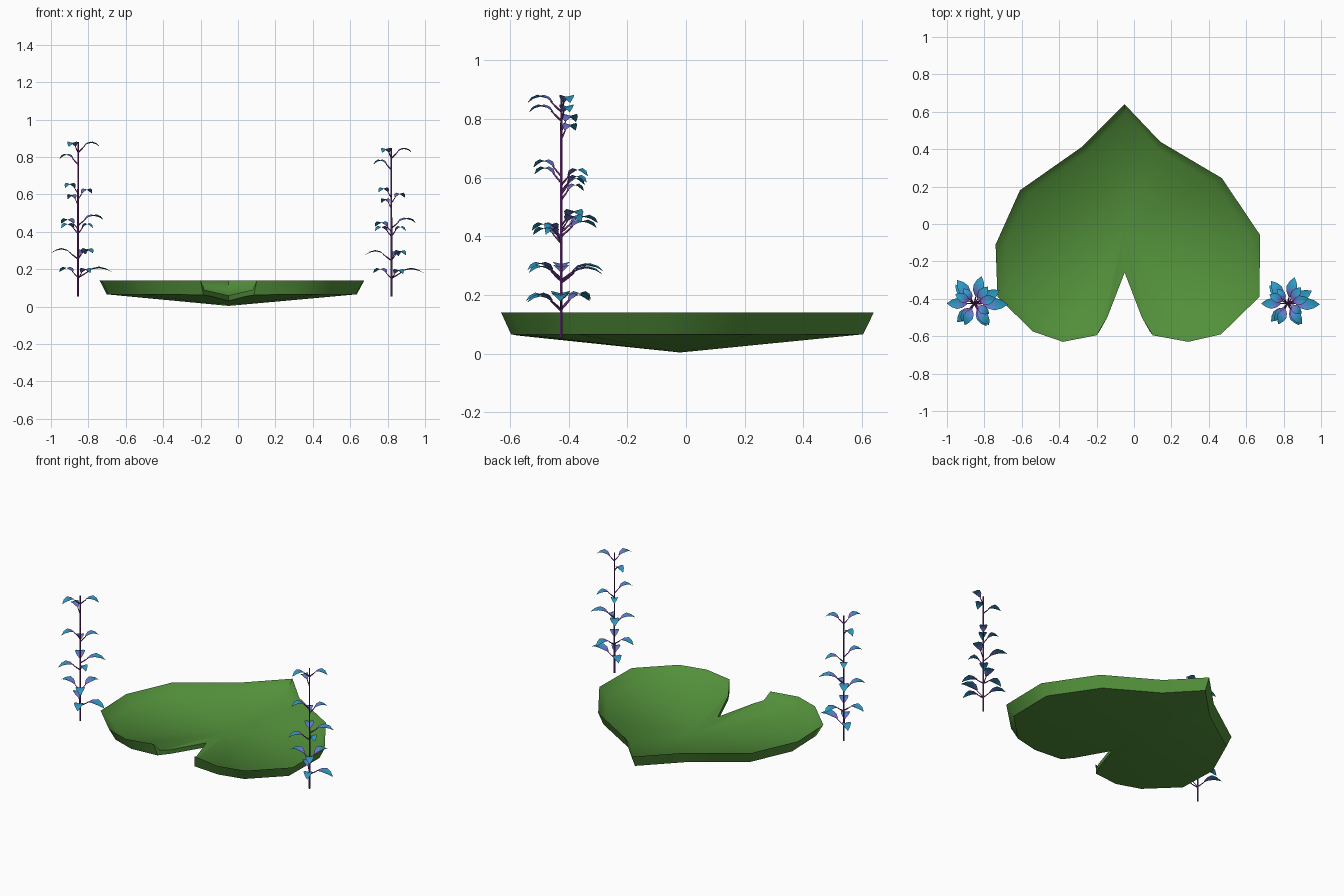
import bpy, bmesh, math
from mathutils import Vector

if "Cube" in bpy.data.objects:
    bpy.data.objects.remove(bpy.data.objects["Cube"])


def mat(name, rgb):
    m = bpy.data.materials.new(name)
    m.diffuse_color = (*rgb, 1)
    m.use_nodes = True
    m.node_tree.nodes["Principled BSDF"].inputs["Base Color"].default_value = m.diffuse_color
    return m


GREEN = mat("pad green", (0.085, 0.28, 0.043))
STEM = mat("stem purple", (0.19, 0.035, 0.27))
VIOLET = mat("leaf violet", (0.22, 0.14, 0.65))
MID = mat("leaf mid blue", (0.10, 0.24, 0.62))
BLUE = mat("leaf blue", (0.027, 0.33, 0.56))


def finish(bm, name, mats, angle):
    me = bpy.data.meshes.new(name)
    bm.to_mesh(me)
    bm.free()
    ob = bpy.data.objects.new(name, me)
    bpy.context.collection.objects.link(ob)
    for m in mats:
        me.materials.append(m)
    bpy.context.view_layer.objects.active = ob
    ob.select_set(True)
    bpy.ops.object.shade_smooth_by_angle(angle=math.radians(angle))
    ob.select_set(False)
    return ob


# Lily pad: heart outline, dished top with raised rim, shallow cone below
def build_pad():
    outline = [(-.20, -.595), (-.38, -.63), (-.54, -.575), (-.73, -.39), (-.74, -.11),
               (-.61, .18), (-.275, .415), (-.05, .64), (.14, .44), (.47, .245),
               (.675, -.06), (.67, -.39), (.465, -.59), (.29, -.63), (.10, -.595)]
    c = Vector((-.05, -.02))
    bm = bmesh.new()
    rim, low, ring = [], [], []
    for p in outline:
        v = Vector(p) - c
        rim.append(bm.verts.new((*p, .14)))
        low.append(bm.verts.new((*(c + v * .945), .066)))
        ring.append(bm.verts.new((*(c + v * .92), .09)))
    # inner ends of the lip follow the notch edge
    ring[0].co.xy, ring[-1].co.xy = (-.178, -.558), (.078, -.558)
    low[0].co = (-.185, -.575, .062)
    low[-1].co = (.085, -.575, .062)
    ct = bm.verts.new((*c, .04))
    cl = bm.verts.new((*c, .004))
    for i in range(len(outline) - 1):
        j = i + 1
        bm.faces.new((rim[i], rim[j], ring[j], ring[i]))
        bm.faces.new((ct, ring[i], ring[j]))
        bm.faces.new((cl, low[j], low[i]))
        bm.faces.new((rim[i], low[i], low[j], rim[j]))
    # notch walls
    at = bm.verts.new((-.05, -.26, .06))
    al = bm.verts.new((-.05, -.26, .031))
    for k, x in ((0, -.143), (-1, .042)):
        nt = bm.verts.new((x, -.50, .082))
        nl = bm.verts.new((x, -.50, .055))
        bm.faces.new((ct, nt, ring[k]))
        bm.faces.new((ct, at, nt))
        bm.faces.new((cl, nl, low[k]))
        bm.faces.new((cl, al, nl))
        bm.faces.new((rim[k], ring[k], low[k]))
        bm.faces.new((ring[k], nt, nl, low[k]))
        bm.faces.new((nt, at, al, nl))
    bmesh.ops.recalc_face_normals(bm, faces=bm.faces)
    finish(bm, "lily_pad", [GREEN], 52)


# Tapered tube through a few points
def tube(bm, pts, radii, sides):
    rings = []
    for i, p in enumerate(pts):
        d = (pts[min(i + 1, len(pts) - 1)] - pts[max(i - 1, 0)]).normalized()
        rot = d.to_track_quat('Z', 'Y')
        rings.append([bm.verts.new(p + rot @ Vector((radii[i] * math.cos(a), radii[i] * math.sin(a), 0)))
                      for a in (2 * math.pi * k / sides for k in range(sides))])
    for a, b in zip(rings, rings[1:]):
        for k in range(sides):
            m = (k + 1) % sides
            bm.faces.new((a[k], a[m], b[m], b[k]))
    bm.faces.new(rings[0][::-1])
    bm.faces.new(rings[-1])


# Leaf tip offsets from the stem, and leaf height
LEAVES = [(.18, -.005, .205), (-.10, .10, .205), (.065, -.12, .20),
          (-.145, 0, .305), (.04, .145, .30), (.08, -.115, .305),
          (.135, .07, .485), (-.09, .125, .465), (-.09, -.10, .44), (.08, -.055, .44),
          (.075, .09, .625), (-.07, -.095, .655), (-.055, .08, .595),
          (-.10, .05, .81), (.115, .03, .875), (-.05, -.115, .875)]
# Blade rows: distance along leaf, half width, height offset
ROWS = [(.26, .03, -.018), (.42, .15, -.005), (.62, .20, .001), (.83, .13, -.006), (1, .006, -.02)]


def build_plant(side, x, y, s):
    base = Vector((x, y, .055))
    up = Vector((0, 0, 1))
    st, lf = bmesh.new(), bmesh.new()
    tube(st, [base, base + up * .825 * s], [.0055, .004], 6)
    for dx, dy, z in LEAVES:
        d = Vector((dx, dy, 0)) * s
        L = d.length
        d.normalize()
        across = Vector((-d.y, d.x, 0))
        o = base + up * (z - .055) * s
        # curved stalk
        tube(st, [o - up * .05 * s, o + d * L * .16 - up * .033 * s, o + d * L * .32 - up * .015 * s],
             [.004, .0035, .002], 4)
        # drooping blade, cupped along the midrib
        rows = []
        for t, w, h in ROWS:
            p = o + d * L * t + up * h * s
            half = across * w * (L * .6 + .06 * s)
            lift = up * half.length * .25
            rows.append([lf.verts.new(p + half + lift), lf.verts.new(p), lf.verts.new(p - half + lift)])
        for i, (a, b) in enumerate(zip(rows, rows[1:])):
            for k in (0, 1):
                f = lf.faces.new((a[k], a[k + 1], b[k + 1], b[k]))
                f.material_index = min(i, 2)
    for f in lf.faces:
        f.normal_update()
        if f.normal.z < 0:
            f.normal_flip()
    finish(st, side + "_plant_stem", [STEM], 40)
    finish(lf, side + "_plant_leaves", [VIOLET, MID, BLUE], 40)


build_pad()
build_plant("left", -.855, -.425, 1.0)
build_plant("right", .82, -.425, .96)
